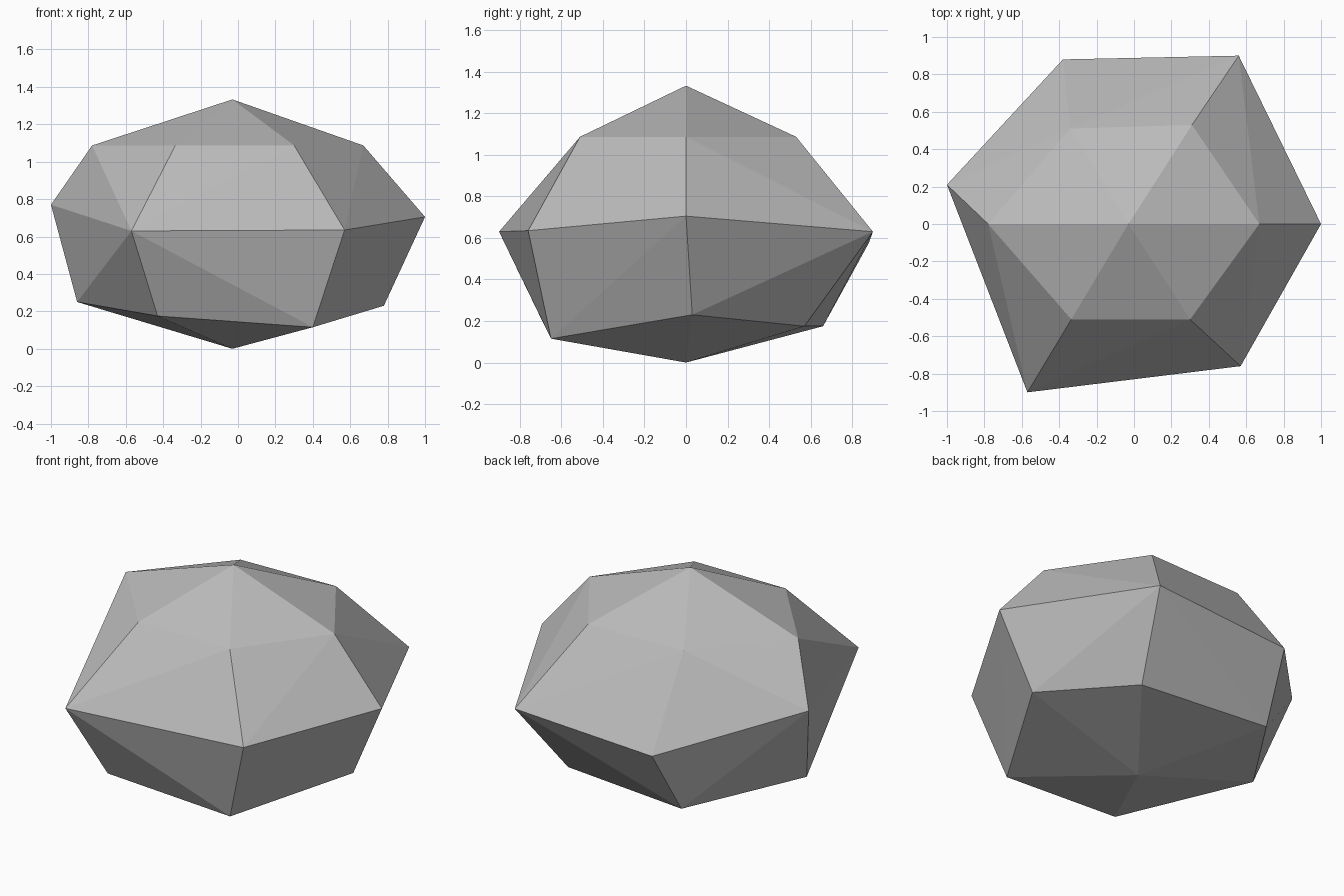
import bpy
import bmesh

# Remove the default cube only
default_cube = bpy.data.objects.get("Cube")
if default_cube:
    bpy.data.objects.remove(default_cube, do_unlink=True)


def make_material(name, colour):
    material = bpy.data.materials.new(name)
    material.use_nodes = True
    material.diffuse_color = colour
    shader = material.node_tree.nodes["Principled BSDF"]
    shader.inputs["Base Color"].default_value = colour
    shader.inputs["Roughness"].default_value = 0.9
    return material


def faceted_stone(name, corners, material):
    """Wrap a tight skin of flat facets around the given corner points."""
    skin = bmesh.new()
    for corner in corners:
        skin.verts.new(corner)
    bmesh.ops.convex_hull(skin, input=list(skin.verts), use_existing_faces=False)
    bmesh.ops.recalc_face_normals(skin, faces=list(skin.faces))
    for facet in skin.faces:
        facet.smooth = False
    mesh = bpy.data.meshes.new(name)
    skin.to_mesh(mesh)
    skin.free()
    mesh.materials.append(material)
    stone = bpy.data.objects.new(name, mesh)
    bpy.context.scene.collection.objects.link(stone)
    return stone


# Peak and base of the boulder
peak = (-0.03, 0, 1.333)
base = (-0.03, 0, 0)

# Level shoulder ring, counter-clockwise from the +x side
shoulder_height = 1.087
shoulder_outline = [(0.67, 0), (0.31, 0.53), (-0.34, 0.51),
                    (-0.78, 0), (-0.335, -0.51), (0.3, -0.51)]
shoulder = [(x, y, shoulder_height) for x, y in shoulder_outline]

# Widest ring, with its uneven corners
waist = [(1, 0, 0.705), (0.56, 0.9, 0.63), (-0.38, 0.88, 0.575),
         (-1, 0.21, 0.77), (-0.57, -0.9, 0.63), (0.57, -0.76, 0.635)]

# Chipped ring just above the ground
foot = [(0.78, 0.03, 0.23), (0.42, 0.57, 0.175), (-0.43, 0.66, 0.175),
        (-0.86, 0.03, 0.25), (-0.43, -0.68, 0.175), (0.4, -0.65, 0.115)]

stone_grey = make_material("stone_grey", (0.5, 0.5, 0.5, 1))
faceted_stone("boulder", [peak, *shoulder, *waist, *foot, base], stone_grey)
